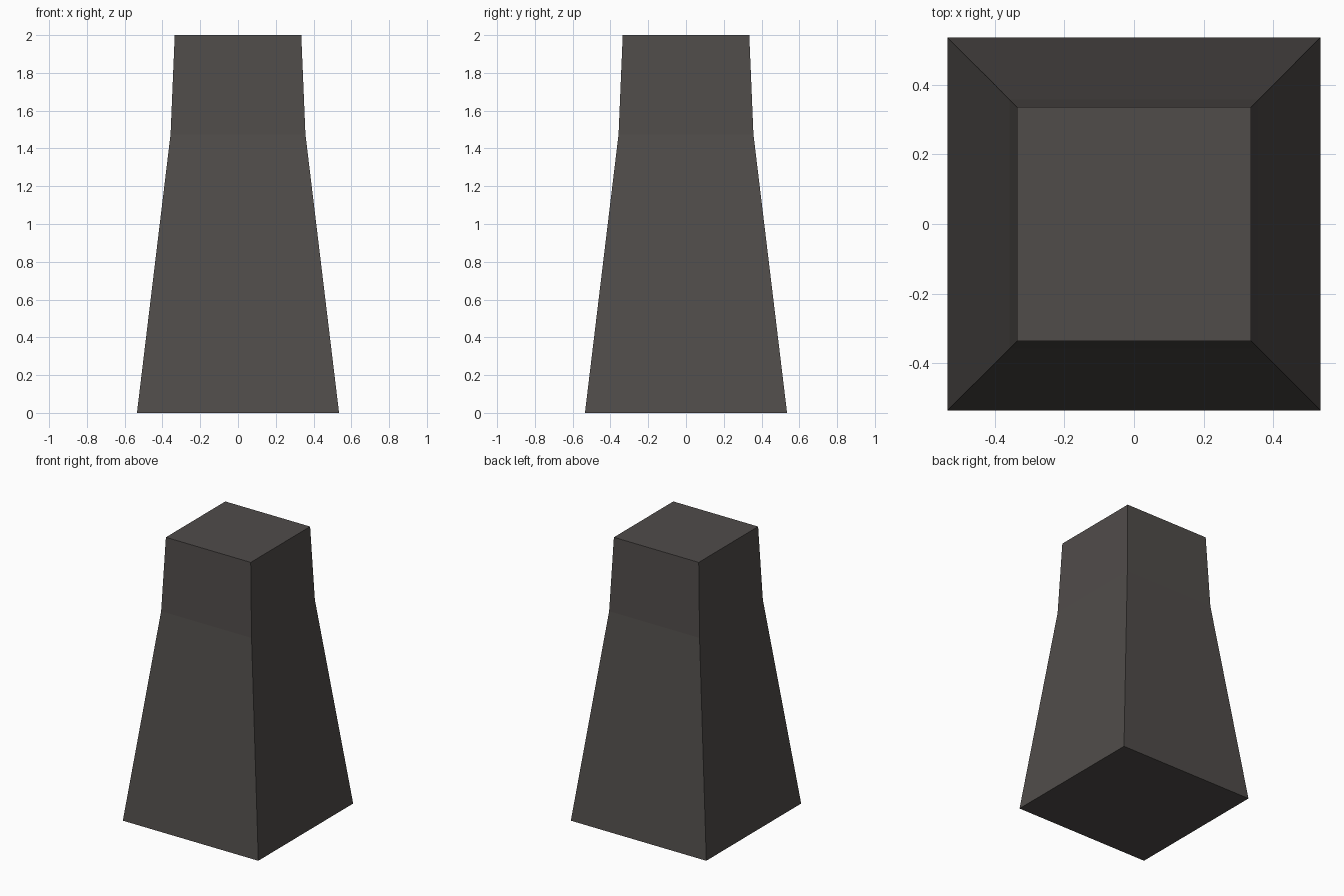
import bpy, bmesh

if "Cube" in bpy.data.objects:
    bpy.data.objects.remove(bpy.data.objects["Cube"])

# Single dark stone colour
stone = bpy.data.materials.new("dark_stone")
stone.diffuse_color = (0.080, 0.072, 0.068, 1)
stone.use_nodes = True
stone.node_tree.nodes["Principled BSDF"].inputs["Base Color"].default_value = stone.diffuse_color

# Square tapered pillar: (height, half width) profile with a slight bend
profile = [(0.0, 0.535), (1.475, 0.357), (2.0, 0.335)]

bm = bmesh.new()
rings = [[bm.verts.new((sx * h, sy * h, z))
          for sx, sy in ((-1, -1), (1, -1), (1, 1), (-1, 1))]
         for z, h in profile]

# Side walls between neighbouring rings
for low, high in zip(rings, rings[1:]):
    for i in range(4):
        j = (i + 1) % 4
        bm.faces.new((low[i], low[j], high[j], high[i]))

# Bottom and top caps
bm.faces.new(rings[0][::-1])
bm.faces.new(rings[-1])
bmesh.ops.recalc_face_normals(bm, faces=bm.faces)

mesh = bpy.data.meshes.new("tapered_pillar")
bm.to_mesh(mesh)
bm.free()
mesh.materials.append(stone)
pillar = bpy.data.objects.new("tapered_pillar", mesh)
bpy.context.collection.objects.link(pillar)
